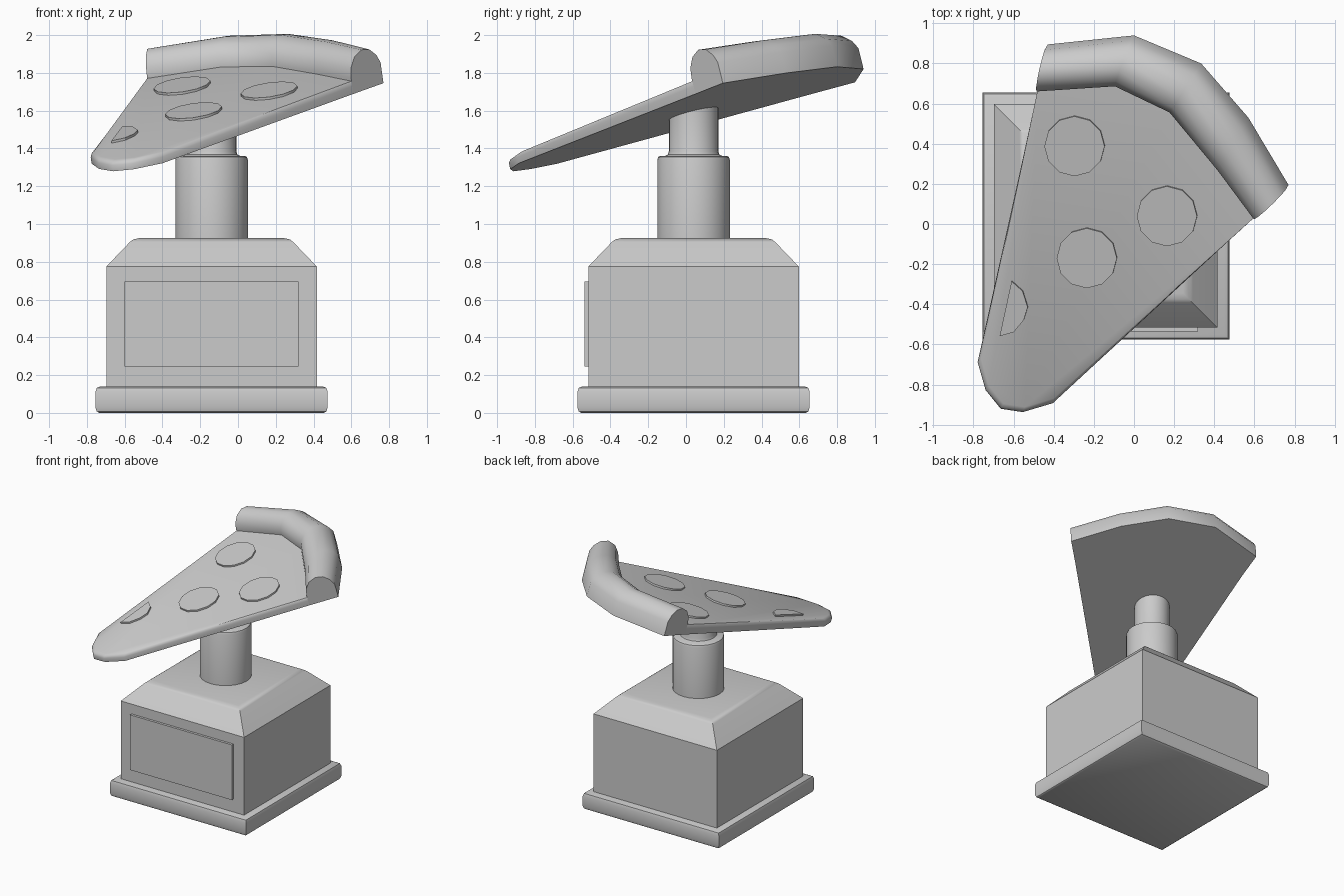
import bpy, bmesh, math

if "Cube" in bpy.data.objects:
    bpy.data.objects.remove(bpy.data.objects["Cube"])

CX, CY = -0.14, 0.04          # centre of the pedestal
GX, GY = 0.138, 0.243         # tilt of the slice


def plane(x, y):
    return 1.592 + GX * x + GY * y


def tilt(x, y, h):
    """Point h above the slice's tilted underside."""
    return (x - GX * h, y - GY * h, plane(x, y) + h)


def loft(name, rings, angle=40):
    """Skin closed rings of equal length and cap both ends."""
    bm = bmesh.new()
    vr = [[bm.verts.new(p) for p in r] for r in rings]
    n = len(rings[0])
    for a, b in zip(vr, vr[1:]):
        for i in range(n):
            j = (i + 1) % n
            bm.faces.new((a[i], a[j], b[j], b[i]))
    bm.faces.new(vr[0][::-1])
    bm.faces.new(vr[-1])
    bmesh.ops.recalc_face_normals(bm, faces=bm.faces)
    me = bpy.data.meshes.new(name)
    bm.to_mesh(me)
    bm.free()
    ob = bpy.data.objects.new(name, me)
    bpy.context.collection.objects.link(ob)
    bpy.ops.object.select_all(action='DESELECT')
    ob.select_set(True)
    bpy.context.view_layer.objects.active = ob
    if angle:
        bpy.ops.object.shade_smooth_by_angle(angle=math.radians(angle))
    return ob


def square(r, z):
    return [(CX + sx * r, CY + sy * r, z)
            for sx, sy in ((-1, -1), (1, -1), (1, 1), (-1, 1))]


def circle(x, y, r, n):
    return [(x + r * math.cos(2 * math.pi * i / n),
             y + r * math.sin(2 * math.pi * i / n)) for i in range(n)]


# Pedestal: rounded foot, block with sloped shoulders, front plate
loft("plinth", [square(r, z) for r, z in
     ((0.595, 0), (0.608, 0.008), (0.615, 0.03), (0.615, 0.11),
      (0.608, 0.132), (0.59, 0.14))])
loft("pedestal_block", [square(r, z) for r, z in
     ((0.557, 0.13), (0.557, 0.775), (0.432, 0.905),
      (0.415, 0.918), (0.385, 0.925))], 30)
loft("front_plate", [[(x, y, z) for x, z in
     ((-0.6, 0.245), (0.32, 0.245), (0.32, 0.695), (-0.6, 0.695))]
     for y in (-0.51, -0.537)], 0)

# Stepped post, top end cut to meet the tilted slice
post = [[(x, y, z) for x, y in circle(CX, CY, r, 24)] for r, z in
        ((0.192, 0.91), (0.192, 1.34), (0.187, 1.355), (0.175, 1.361),
         (0.15, 1.361), (0.137, 1.367), (0.131, 1.385))]
post.append([(x, y, plane(x, y) + 0.02) for x, y in circle(CX, CY, 0.131, 24)])
loft("post", post)

# Slice slab: tip outline plus the inner crust line
inner = [(0.61, 0.05), (0.43, 0.29), (0.19, 0.58), (-0.08, 0.71), (-0.47, 0.685)]
outer = [(0.77, 0.195), (0.57, 0.53), (0.335, 0.80), (0.0, 0.94), (-0.43, 0.895)]
tip = [(-0.775, -0.68), (-0.735, -0.82), (-0.66, -0.913), (-0.55, -0.93),
       (-0.40, -0.885)]


def top_h(y):
    return 0.067 + 0.015 * y


def slab_ring(scale, f):
    pts = [(-0.1 + (x + 0.1) * scale, 0.1 + (y - 0.1) * scale) for x, y in tip]
    return [tilt(x, y, top_h(y) * f) for x, y in pts + inner]


loft("slice", [slab_ring(1, 0), slab_ring(1, 0.6),
               slab_ring(0.99, 0.88), slab_ring(0.97, 1)], 50)

# Crust: rounded section swept along the arc
section = ((0, 0), (0, 0.085), (0.04, 0.135), (0.2, 0.185), (0.45, 0.208),
           (0.7, 0.196), (0.9, 0.155), (1, 0.11), (1, 0))
loft("crust", [[tilt(a[0] + (b[0] - a[0]) * t, a[1] + (b[1] - a[1]) * t, h)
                for t, h in section] for a, b in zip(inner, outer)], 45)


# Toppings: thin twelve-sided discs, the last one bitten by the slice edge
def topping(name, pts):
    rings = []
    for dh in (-0.02, 0.013):
        rings.append([tilt(x + 0.01, y + 0.018, top_h(y) + dh) for x, y in pts])
    loft(name, rings, 30)


for i, (x, y) in enumerate(((-0.295, 0.39), (0.165, 0.04), (-0.235, -0.17))):
    topping(f"topping_{i + 1}", circle(x, y, 0.15, 12))
topping("topping_half", [(-0.67, -0.56), (-0.60, -0.54), (-0.55, -0.48),
                         (-0.53, -0.415), (-0.555, -0.335), (-0.61, -0.285)])
